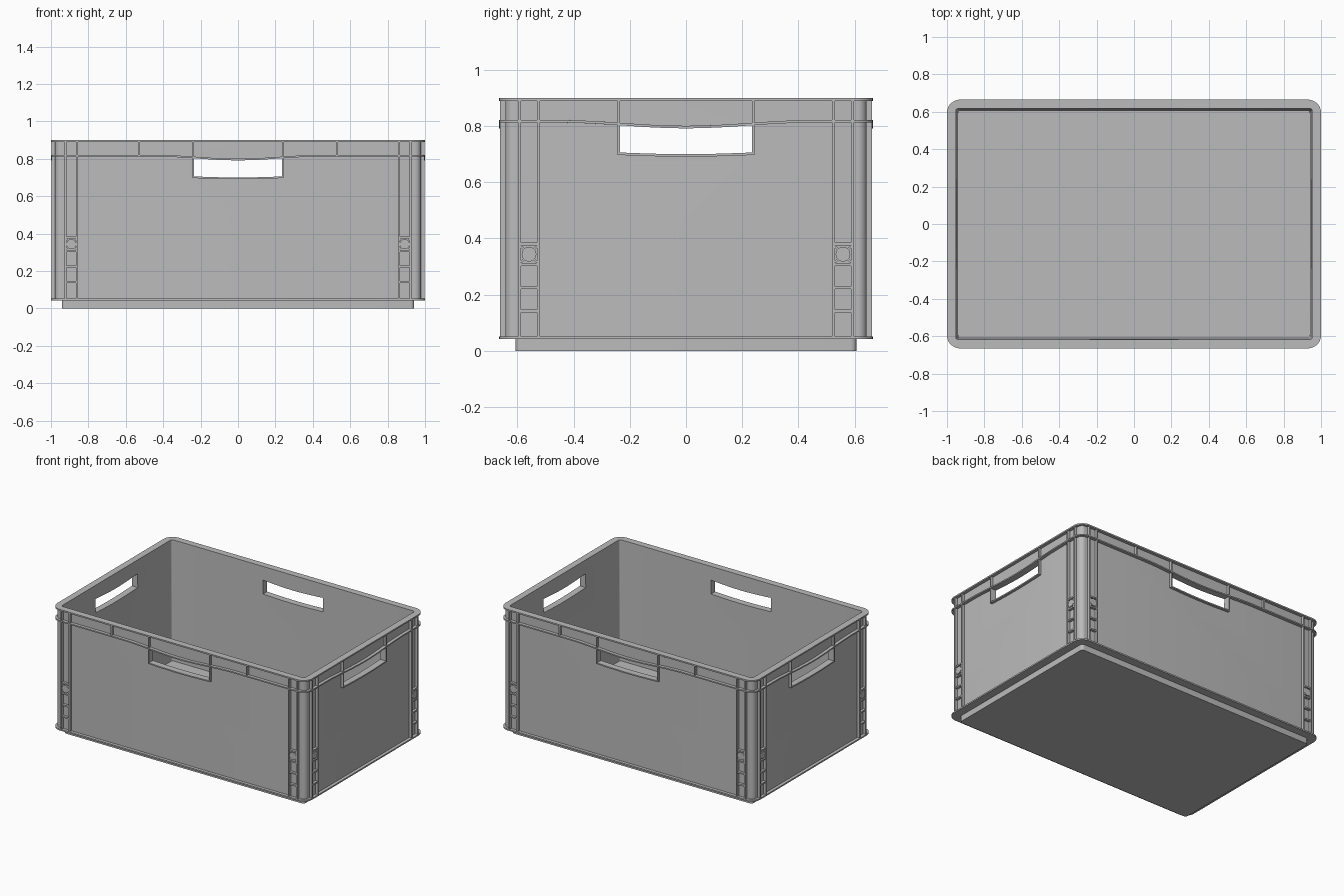
import bpy, bmesh, math
from mathutils import Matrix

cube = bpy.data.objects.get("Cube")
if cube:
    bpy.data.objects.remove(cube, do_unlink=True)

grey = bpy.data.materials.new("grey plastic")
grey.use_nodes = True
colour = (0.5, 0.5, 0.5, 1)
grey.diffuse_color = colour
grey.node_tree.nodes["Principled BSDF"].inputs["Base Color"].default_value = colour

HX, HY = 1.0, 0.665        # half size at the rim
RIB = 0.022                # rib depth, rim edge to wall
RIM_Z, TOP_Z = 0.89, 0.90
FLANGE_Z, FLANGE_TOP = 0.042, 0.052
BAND_Z, BAND_TOP = 0.812, 0.821
GRIP = 0.235               # half width of a hand opening


def finish(name, bm):
    bmesh.ops.recalc_face_normals(bm, faces=bm.faces)
    me = bpy.data.meshes.new(name)
    bm.to_mesh(me)
    bm.free()
    me.materials.append(grey)
    ob = bpy.data.objects.new(name, me)
    bpy.context.collection.objects.link(ob)
    return ob


def activate(ob):
    bpy.ops.object.select_all(action='DESELECT')
    ob.select_set(True)
    bpy.context.view_layer.objects.active = ob


def rounded_rect(hx, hy, r, side_steps=1):
    """Outline with rounded corners; straight sides may be subdivided."""
    arcs = []
    for k, (sx, sy) in enumerate([(1, 1), (-1, 1), (-1, -1), (1, -1)]):
        arcs.append([(sx * (hx - r) + r * math.cos(a), sy * (hy - r) + r * math.sin(a))
                     for a in (math.pi / 2 * (k + i / 8) for i in range(9))])
    pts = []
    for k, arc in enumerate(arcs):
        p, q = arc[-1], arcs[(k + 1) % 4][0]
        pts += arc
        pts += [(p[0] + (q[0] - p[0]) * i / side_steps, p[1] + (q[1] - p[1]) * i / side_steps)
                for i in range(1, side_steps)]
    return pts


def bridge(bm, a, b):
    n = len(a)
    for i in range(n):
        bm.faces.new((a[i], a[(i + 1) % n], b[(i + 1) % n], b[i]))


def prism(bm, pts, d0, d1):
    """Extrude a (u, z) outline outwards from a wall, towards -y."""
    a = [bm.verts.new((u, -d0, z)) for u, z in pts]
    b = [bm.verts.new((u, -d1, z)) for u, z in pts]
    bridge(bm, a, b)
    bm.faces.new(a)
    bm.faces.new(b)


def bar(bm, u0, u1, z0, z1, d0, d1):
    prism(bm, [(u0, z0), (u1, z0), (u1, z1), (u0, z1)], d0, d1)


def sag(u, depth):
    """Gentle droop above and below the hand openings."""
    return -depth * 0.5 * (1 + math.cos(math.pi * u / 0.45)) if abs(u) < 0.45 else 0.0


def strip(half, low, high, n=16):
    us = [-half + 2 * half * i / n for i in range(n + 1)]
    return [(u, low(u)) for u in us] + [(u, high(u)) for u in reversed(us)]


def sill(u):
    return 0.711 + sag(u, 0.011)


# Crate body: plinth, bottom flange, walls, rim, tapered inside and floor
bm = bmesh.new()
plinth, edge = (0.942, 0.607, 0.02), (HX, HY, 0.07)
wall = (HX - RIB, HY - RIB, 0.032)
levels = [(plinth, 0), (plinth, FLANGE_Z), (edge, FLANGE_Z), (edge, FLANGE_TOP),
          (wall, FLANGE_TOP), (wall, RIM_Z), (edge, RIM_Z), (edge, TOP_Z),
          ((0.953, 0.618, 0.015), TOP_Z), ((0.94, 0.605, 0.012), 0.05)]
loops = [[bm.verts.new((x, y, z)) for x, y in rounded_rect(*shape)] for shape, z in levels]
for a, b in zip(loops, loops[1:]):
    bridge(bm, a, b)
bm.faces.new(loops[0])
bm.faces.new(loops[-1])
body = finish("crate_body", bm)

# Hand openings through opposite walls
for turn in (0, math.pi / 2):
    bm = bmesh.new()
    prism(bm, strip(GRIP, sill, lambda u: BAND_Z + 0.001 + sag(u, 0.02)), -1.2, 1.2)
    bm.transform(Matrix.Rotation(turn, 4, 'Z'))
    cutter = finish("hand_opening_cutter", bm)
    cutter.hide_render = True
    mod = body.modifiers.new("hand_opening", 'BOOLEAN')
    mod.operation = 'DIFFERENCE'
    mod.solver = 'EXACT'
    mod.object = cutter
    activate(body)
    bpy.ops.object.modifier_apply(modifier=mod.name)
    bpy.data.objects.remove(cutter, do_unlink=True)

# Drooping rib band around the crate below the rim
bm = bmesh.new()
rings = []
outer = rounded_rect(HX, HY, 0.07, 48)
inner = rounded_rect(HX - 0.034, HY - 0.034, 0.02, 48)
for pts, z in [(inner, BAND_Z), (outer, BAND_Z), (outer, BAND_TOP), (inner, BAND_TOP)]:
    ring = []
    for x, y in pts:
        along = x if abs(y) > HY - 0.04 and abs(x) < HX - 0.08 else y
        if abs(x) > HX - 0.08 and abs(y) > HY - 0.08:
            along = 1.0
        ring.append(bm.verts.new((x, y, z + sag(along, 0.02))))
    rings.append(ring)
for i in range(4):
    bridge(bm, rings[i], rings[(i + 1) % 4])
band = finish("rib_band", bm)


def wall_ribs(name, depth, outer_u, inner_u, top_us, turn):
    """All ribs of one wall, built facing the front and then turned."""
    bm = bmesh.new()
    d0, d1 = depth - RIB - 0.006, depth - 0.003
    t = 0.005
    for s in (-1, 1):
        # upright corner ribs
        for u in (outer_u, inner_u):
            bar(bm, s * u - t, s * u + t, FLANGE_TOP - 0.002, RIM_Z + 0.002, d0, d1)
        # small cross ribs between them
        for z in (0.142, 0.225, 0.307, 0.38):
            bar(bm, min(s * outer_u, s * inner_u), max(s * outer_u, s * inner_u),
                z - t, z + t, d0, d1 - 0.001)
        # round boss with diagonal gussets
        cu, cz = s * (outer_u + inner_u) / 2, 0.344
        prism(bm, [(cu + 0.026 * math.cos(a), cz + 0.026 * math.sin(a))
                   for a in (2 * math.pi * i / 24 for i in range(24))], d0, d1 - 0.002)
        for a in (math.pi / 4, -math.pi / 4):
            c, n = math.cos(a), math.sin(a)
            prism(bm, [(cu + p * c - q * n, cz + p * n + q * c) for p, q in
                       [(-0.04, -0.004), (0.04, -0.004), (0.04, 0.004), (-0.04, 0.004)]],
                  d0, d1 - 0.004)
        # short ribs under the rim
        for u in top_us:
            bar(bm, s * u - t, s * u + t, BAND_Z + 0.002, RIM_Z + 0.002, d0, d1)
        # sides of the hand opening frame
        e = s * (GRIP + 0.004)
        bar(bm, e - 0.004, e + 0.004, sill(GRIP) - 0.008, RIM_Z + 0.002, d0, d1)
    # curved sill of the hand opening frame
    prism(bm, strip(GRIP + 0.008, lambda u: sill(u) - 0.009, sill), d0, d1 - 0.001)
    bm.transform(Matrix.Rotation(turn, 4, 'Z'))
    return finish(name, bm)


parts = [body, band]
for name, turn in (("front_ribs", 0), ("back_ribs", math.pi)):
    parts.append(wall_ribs(name, HY, 0.923, 0.86, [0.53], turn))
for name, turn in (("left_ribs", math.pi / 2), ("right_ribs", -math.pi / 2)):
    parts.append(wall_ribs(name, HX, 0.592, 0.525, [], turn))

for ob in parts:
    activate(ob)
    bpy.ops.object.shade_smooth_by_angle(angle=math.radians(30))
